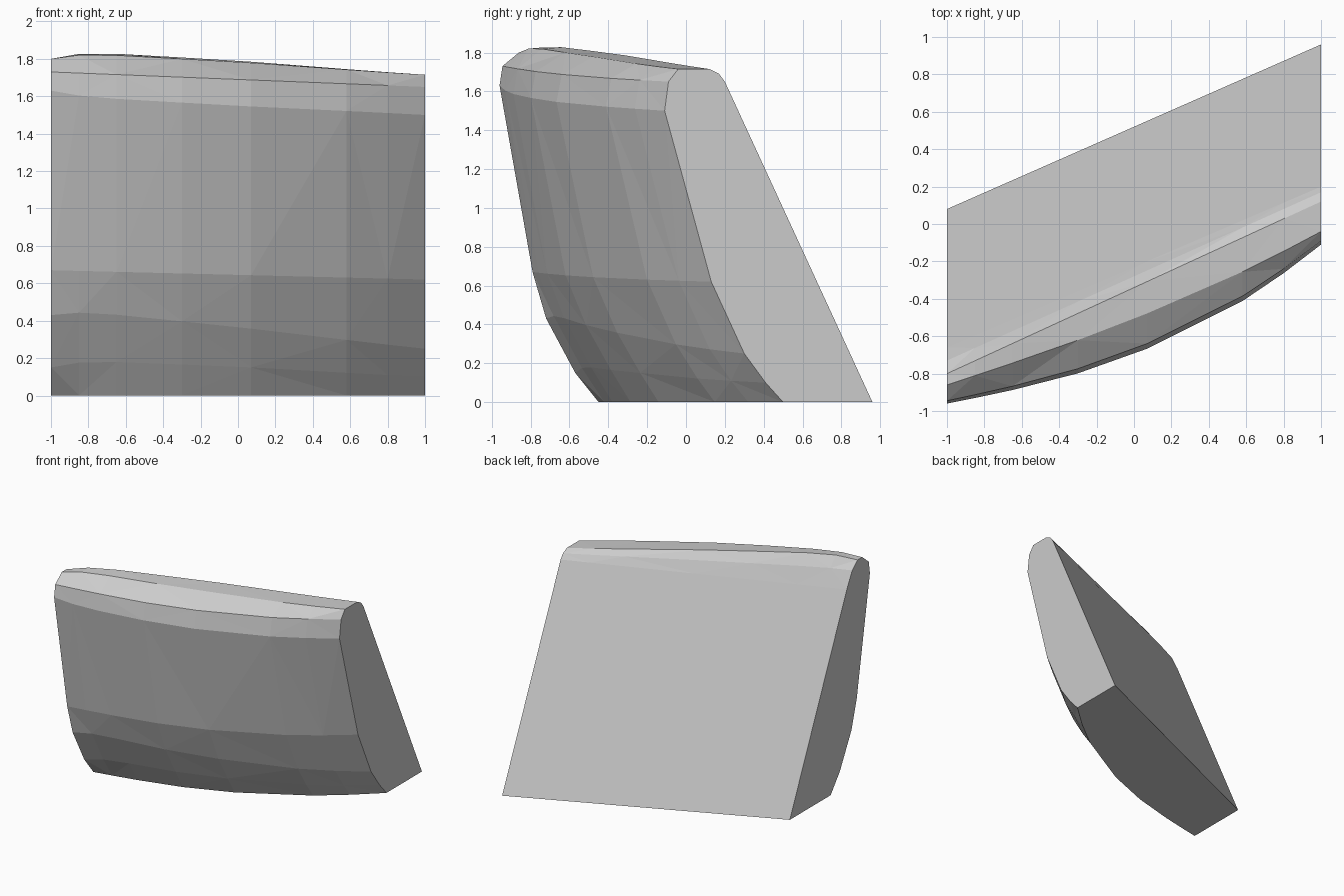
import bpy, bmesh

if "Cube" in bpy.data.objects:
    bpy.data.objects.remove(bpy.data.objects["Cube"])

# End profiles as (y, z): bottom front, up the curved front, over the rim, down the back
LEFT = [(-.45, 0), (-.57, .15), (-.72, .43), (-.79, .67), (-.96, 1.63), (-.945, 1.73),
        (-.86, 1.80), (-.80, 1.80), (-.73, 1.74), (-.66, 1.61), (.08, 0)]
RIGHT = [(.50, 0), (.41, .10), (.30, .25), (.13, .62), (-.11, 1.50), (-.09, 1.65),
         (-.04, 1.715), (.12, 1.715), (.17, 1.69), (.20, 1.65), (.96, 0)]
# Share of the forward bulge and of the rim lift taken by each profile point
BULGE = [1.05, 1, .95, .95, .85, .8, .3, 0, 0, 0, 0]
LIFT = [0, .9, .8, 0, -.5, 0, .8, 1, .3, 0, 0]
# Stations along x: position, forward bulge, rim lift
STATIONS = [(-1, 0, 0), (-.85, .04, .033), (-.65, .09, .042), (-.3, .16, .037),
            (.07, .19, .03), (.58, .145, .012), (.8, .08, .005), (1, 0, 0)]


def section(x, bulge, lift):
    t = (x + 1) / 2
    return [(x, a[0] + (b[0] - a[0]) * t - bulge * k, a[1] + (b[1] - a[1]) * t + lift * m)
            for a, b, k, m in zip(LEFT, RIGHT, BULGE, LIFT)]


# Curved slab lofted through the sections and capped at both ends
bm = bmesh.new()
rings = [[bm.verts.new(p) for p in section(*s)] for s in STATIONS]
n = len(LEFT)
for r, (a, b) in enumerate(zip(rings, rings[1:])):
    for i in range(n):
        j = (i + 1) % n
        if i in (n - 2, n - 1):          # flat back and base
            bm.faces.new((a[i], a[j], b[j], b[i]))
        elif (i + r) % 2:                # faceted front and rim
            bm.faces.new((a[i], a[j], b[j]))
            bm.faces.new((a[i], b[j], b[i]))
        else:
            bm.faces.new((a[i], a[j], b[i]))
            bm.faces.new((a[j], b[j], b[i]))
bm.faces.new(rings[0])
bm.faces.new(rings[-1])
bmesh.ops.recalc_face_normals(bm, faces=bm.faces)

mesh = bpy.data.meshes.new("curved_slab")
bm.to_mesh(mesh)
bm.free()
slab = bpy.data.objects.new("curved_slab", mesh)
bpy.context.collection.objects.link(slab)

# Plain grey
grey = bpy.data.materials.new("light_grey")
grey.diffuse_color = (.6, .6, .6, 1)
grey.use_nodes = True
grey.node_tree.nodes["Principled BSDF"].inputs["Base Color"].default_value = grey.diffuse_color
mesh.materials.append(grey)
